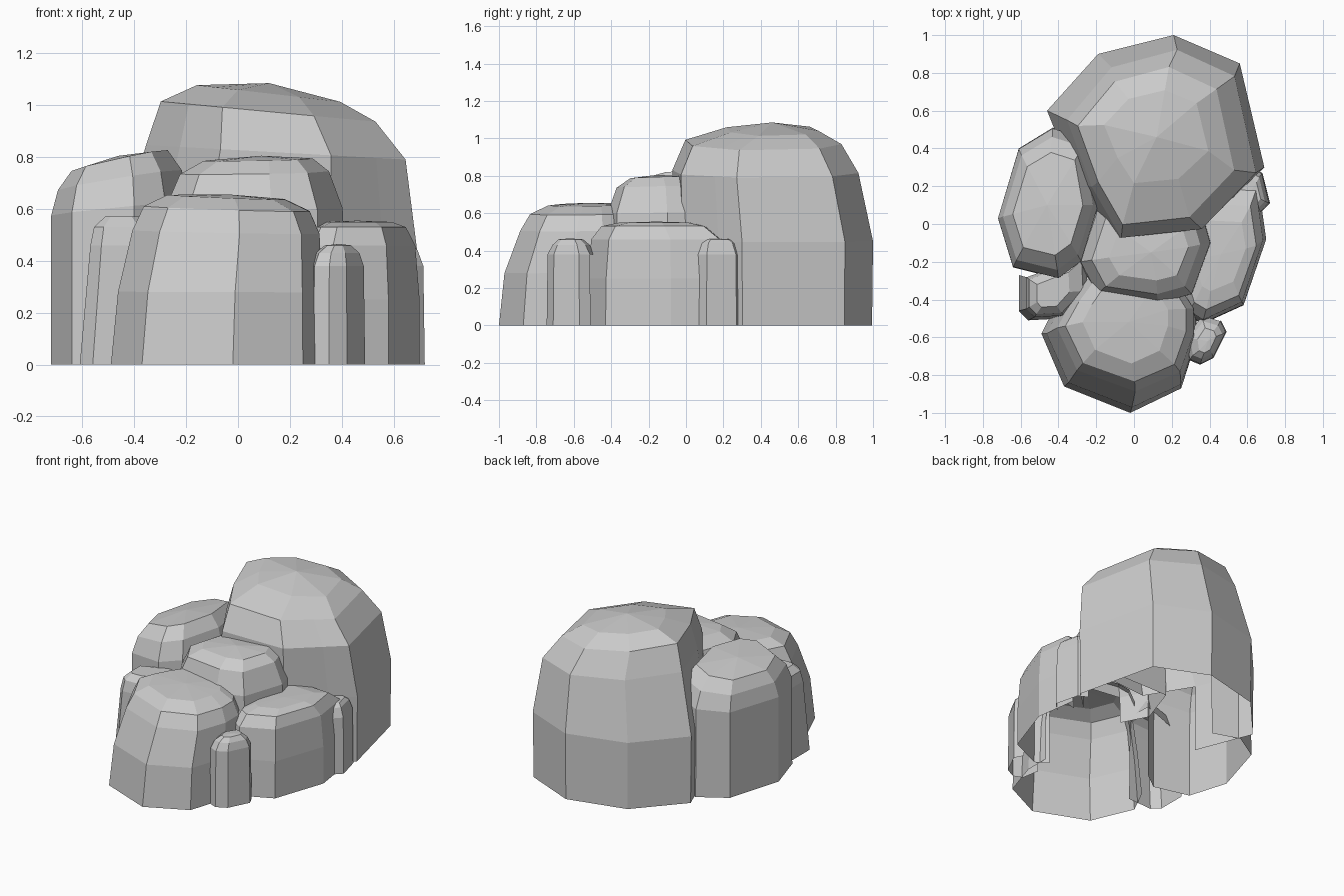
import bpy, bmesh
from mathutils import Vector
from mathutils.bvhtree import BVHTree

rocks = []


def rock(name, center, outline, levels, top, tilt=(0, 0), open_sides=()):
    """Faceted boulder: plan outline, levels (z, sx, sy, dx, dy), peak height, slope of
    the crown, and the sides whose low walls are left out where neighbours hide them."""
    cx, cy = center
    bm = bmesh.new()

    def vert(x, y, z):
        lean = (tilt[0] * (x - cx) + tilt[1] * (y - cy)) * (z / top) ** 3
        return bm.verts.new((x, y, z + lean))

    rings = []
    for z, sx, sy, dx, dy in levels:
        rings.append([vert(cx + (x - cx) * sx + dx, cy + (y - cy) * sy + dy, z)
                      for x, y in outline])
    n = len(outline)
    hidden = []
    for k, (a, b) in enumerate(zip(rings, rings[1:])):
        for i in range(n):
            j = (i + 1) % n
            f = bm.faces.new((a[i], a[j], b[j], b[i]))
            if i in open_sides and levels[k][0] < 0.3:
                hidden.append(f)
    peak = vert(cx + levels[-1][3], cy + levels[-1][4], top)
    for i in range(n):
        bm.faces.new((rings[-1][i], rings[-1][(i + 1) % n], peak))
    # outlines are listed counter-clockwise, so faces already point outward
    rocks.append((name, bm, BVHTree.FromBMesh(bm), hidden))


def inside(tree, point):
    """Count surfaces above a point; odd means it is inside (bottoms are open)."""
    hits, origin = 0, Vector(point) + Vector((0, 0, 1e-4))
    while hits < 20:
        loc = tree.ray_cast(origin, Vector((0, 0, 1)))[0]
        if loc is None:
            break
        hits += 1
        origin = loc + Vector((0, 0, 1e-4))
    return hits % 2 == 1


# Large boulder at the back
rock("back_boulder", (0.12, 0.46),
     [(0.21, 1.0), (-0.19, 0.9), (-0.46, 0.6), (-0.31, 0.22), (-0.13, -0.07),
      (0.36, -0.02), (0.56, 0.174), (0.69, 0.3), (0.56, 0.85)],
     [(0, .99, .99, 0, 0), (.45, 1, 1, 0, 0), (.82, .87, .93, .03, -.04),
      (.975, .72, .78, 0, -.05), (1.045, .48, .46, 0, 0)], 1.085, (-0.13, 0), (3, 4, 5))

# Left boulder, crown rising toward the middle
rock("left_boulder", (-0.46, 0.1),
     [(-0.43, 0.51), (-0.61, 0.4), (-0.72, 0.03), (-0.64, -0.23), (-0.4, -0.29),
      (-0.28, -0.2), (-0.19, 0.1), (-0.25, 0.45)],
     [(0, 1, 1, 0, 0), (.6, 1, .99, 0, 0), (.71, .9, .88, 0, 0),
      (.785, .7, .68, 0, 0)], .805, (0.24, -0.04), (5, 6))

# Front boulder
rock("front_boulder", (-0.05, -0.58),
     [(-0.02, -1.0), (0.25, -0.87), (0.33, -0.62), (0.33, -0.45), (0.2, -0.22),
      (-0.27, -0.2), (-0.4, -0.4), (-0.49, -0.58), (-0.37, -0.86)],
     [(0, 1, 1, 0, 0), (.28, .96, .93, .01, 0), (.51, .88, .8, .03, .03),
      (.6, .78, .7, .03, .04), (.645, .55, .52, .02, .06)], .655, (-0.04, 0.02), (3, 4, 5))

# Middle boulder resting between the others
rock("middle_boulder", (0.08, -0.15),
     [(0.13, -0.42), (0.31, -0.37), (0.41, -0.1), (0.36, 0.07), (-0.2, 0.07),
      (-0.29, -0.2), (-0.2, -0.37)],
     [(.42, 1, 1, 0, 0), (.6, .98, 1, 0, 0), (.74, .82, .82, 0, 0),
      (.79, .6, .55, .01, .0)], .805, (0.02, 0.03))

# Right boulder
rock("right_boulder", (0.46, -0.14),
     [(0.66, 0.2), (0.3, 0.22), (0.2, -0.2), (0.28, -0.48), (0.36, -0.53),
      (0.58, -0.43), (0.7, -0.08)],
     [(0, 1, 1, 0, 0), (.25, 1, .99, 0, 0), (.46, .93, .94, 0, 0),
      (.53, .78, .75, 0, -.02), (.55, .55, .5, 0, -.02)], .555, (0, 0), (0, 1, 2))

# Small upright stones around the edge
rock("small_stone_right_back", (0.61, 0.16),
     [(0.68, 0.27), (0.62, 0.3), (0.48, 0.24), (0.5, 0.06), (0.65, 0.04), (0.72, 0.11)],
     [(0, 1, 1, 0, 0), (.38, .95, .97, 0, 0), (.44, .75, .8, 0, 0),
      (.46, .55, .55, 0, 0)], .465, (0, 0), (1, 2, 3))
rock("small_stone_right_front", (0.39, -0.62),
     [(0.29, -0.72), (0.35, -0.745), (0.42, -0.71), (0.49, -0.57), (0.46, -0.51),
      (0.36, -0.48), (0.27, -0.6)],
     [(0, 1, 1, 0, 0), (.38, .95, .96, 0, 0), (.43, .78, .75, 0, 0),
      (.46, .45, .5, 0, 0)], .465, (0, 0), (4, 5))
rock("small_stone_left", (-0.47, -0.37),
     [(-0.61, -0.27), (-0.61, -0.46), (-0.56, -0.51), (-0.38, -0.5), (-0.23, -0.35),
      (-0.24, -0.14)],
     [(0, 1, 1, 0, 0), (.46, .85, .88, .02, 0), (.53, .75, .77, .02, 0),
      (.57, .45, .5, .02, 0)], .57, (0, 0), (3, 4, 5))

# Drop faces fully buried in a neighbouring rock, then create the objects
for name, bm, tree, hidden in rocks:
    others = [r[2] for r in rocks if r[0] != name]
    buried = [f for f in bm.faces if f in hidden
              or any(all(inside(t, v.co) for v in f.verts) for t in others)]
    bmesh.ops.delete(bm, geom=buried, context='FACES')
for name, bm, tree, hidden in rocks:
    mesh = bpy.data.meshes.new(name)
    bm.to_mesh(mesh)
    bm.free()
    bpy.context.collection.objects.link(bpy.data.objects.new(name, mesh))
